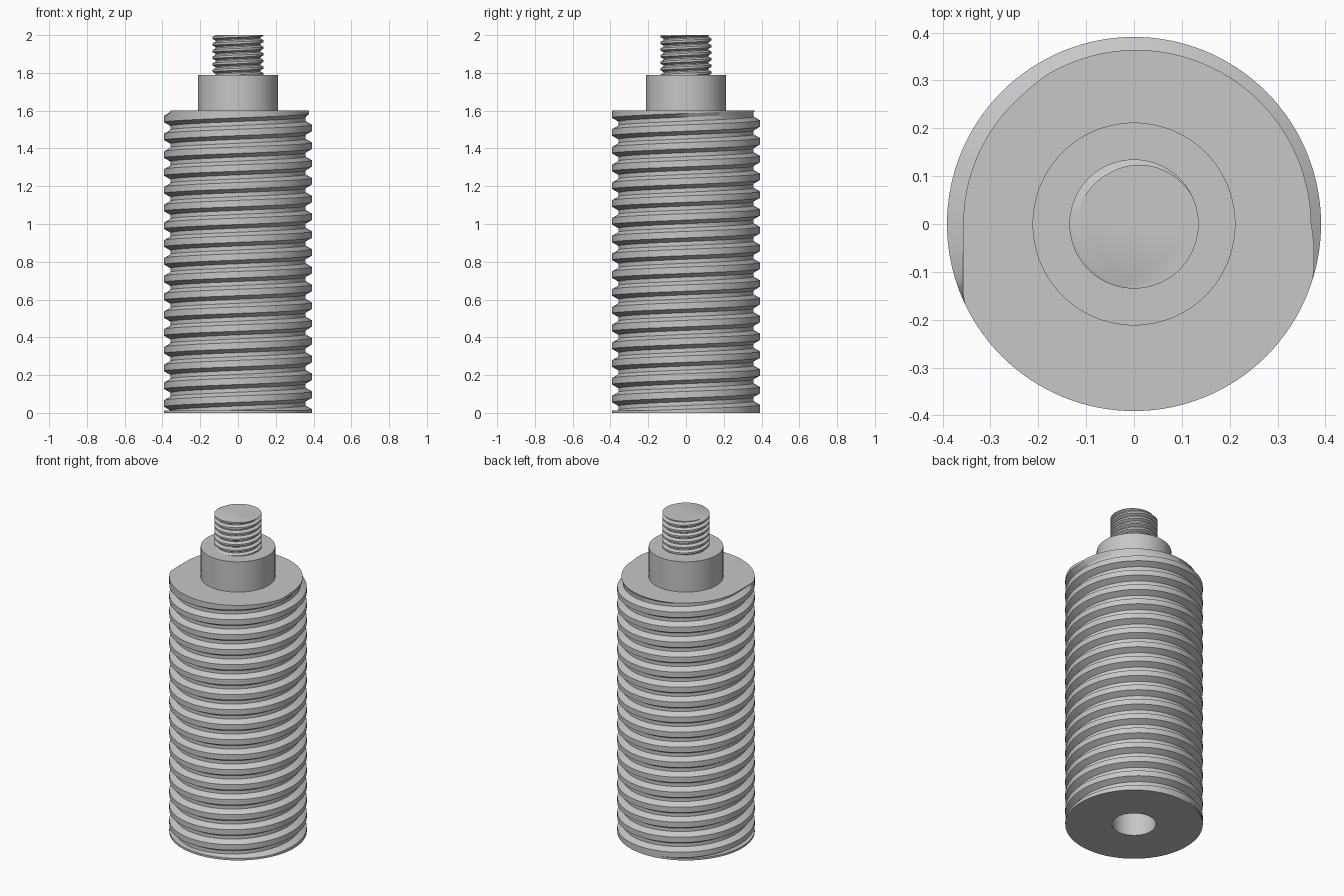
import bpy, bmesh, math

cube = bpy.data.objects.get("Cube")
if cube:
    bpy.data.objects.remove(cube)

TAU = 2 * math.pi
SEGMENTS = 128
GREY = (0.57, 0.57, 0.57, 1)

steel = bpy.data.materials.new("plain_grey_steel")
steel.use_nodes = True
steel.diffuse_color = GREY
steel.node_tree.nodes["Principled BSDF"].inputs["Base Color"].default_value = GREY


def finish(name, bm):
    """Clean the mesh, make an object and shade it with sharp edges kept."""
    bmesh.ops.remove_doubles(bm, verts=bm.verts, dist=1e-5)
    bmesh.ops.recalc_face_normals(bm, faces=bm.faces)
    mesh = bpy.data.meshes.new(name)
    bm.to_mesh(mesh)
    bm.free()
    obj = bpy.data.objects.new(name, mesh)
    bpy.context.collection.objects.link(obj)
    mesh.materials.append(steel)
    bpy.ops.object.select_all(action="DESELECT")
    obj.select_set(True)
    bpy.context.view_layer.objects.active = obj
    bpy.ops.object.shade_smooth_by_angle(angle=math.radians(30))


def ring(bm, radius, z):
    return [bm.verts.new((radius * math.cos(TAU * i / SEGMENTS),
                          radius * math.sin(TAU * i / SEGMENTS), z)) for i in range(SEGMENTS)]


def bridge(bm, low, high):
    for i in range(SEGMENTS):
        j = (i + 1) % SEGMENTS
        bm.faces.new((low[i], low[j], high[j], high[i]))


def threaded_rod(name, bottom, height, turns, outer, inner, flank, root,
                 drop=0, lip=0, hole=None, relief=False):
    """Rod with a right-handed trapezoid groove; flank and root are heights."""
    pitch = height / turns
    depth = outer - inner

    def radius(angle, z):
        lead = (angle - math.pi) / TAU
        v = (z + drop + flank) / pitch - lead
        turn = math.floor(v + 1e-7)
        w = (v - turn) * pitch
        left = turns - turn - lead
        if w < flank:
            r = outer - depth * w / flank
        else:
            r = min(outer, inner + depth * max(w - flank - root, 0) / flank)
        if relief and left < 0:
            # straight tangent exit where the groove leaves the rod
            past = -left * TAU
            r = max(r, min(outer, inner / math.cos(past))) if past < 1 else outer
        elif relief and left < 0.547 and w > flank + root:
            # thin last ridge trimmed away in a spiral
            spiral = inner + 0.4 * depth * min(left / 0.5, 1)
            r = min(r, spiral + 0.6 * depth * max(left - 0.5, 0) / 0.047)
        return r

    breaks = (-flank, 0, root, root + flank)
    bm = bmesh.new()
    columns = []
    for i in range(SEGMENTS):
        angle = TAU * i / SEGMENTS
        column = []
        for turn in range(-3, turns + 4):
            for offset in breaks:
                z = pitch * (turn + (angle - math.pi) / TAU) + offset - drop
                z = min(max(z, lip), height)
                r = radius(angle, z)
                column.append(bm.verts.new((r * math.cos(angle), r * math.sin(angle), bottom + z)))
        columns.append(column)

    # the seam joins one full turn higher
    for i in range(SEGMENTS):
        a, b = columns[i], columns[(i + 1) % SEGMENTS]
        shift = len(breaks) if i == SEGMENTS - 1 else 0
        for k in range(len(a) - 1 - shift):
            bm.faces.new((a[k], b[k + shift], b[k + 1 + shift], a[k + 1]))

    # end caps, with an optional plain lip and blind hole underneath
    base = [c[0] for c in columns]
    bm.faces.new([c[-1] for c in columns])
    if lip:
        lip_top, lip_base = ring(bm, outer, bottom + lip), ring(bm, outer, bottom)
        bridge(bm, lip_top, base)
        bridge(bm, lip_base, lip_top)
        base = lip_base
    if hole:
        mouth, end = ring(bm, hole[0], bottom), ring(bm, hole[0], bottom + hole[1])
        bridge(bm, base, mouth)
        bridge(bm, mouth, end)
        base = end
    bm.faces.new(base)
    finish(name, bm)


# Main screw body with the blind hole
threaded_rod("threaded_body", 0, 1.6, 17, 0.391, 0.357, 0.0196, 0.021,
             drop=0.008, lip=0.012, hole=(0.125, 0.25), relief=True)

# Smooth collar
bm = bmesh.new()
low, high = ring(bm, 0.212, 1.6), ring(bm, 0.212, 1.79)
bridge(bm, low, high)
bm.faces.new(low)
bm.faces.new(high)
finish("collar", bm)

# Small threaded stud
threaded_rod("threaded_stud", 1.79, 0.21, 6, 0.135, 0.118, 0.009, 0.006)
